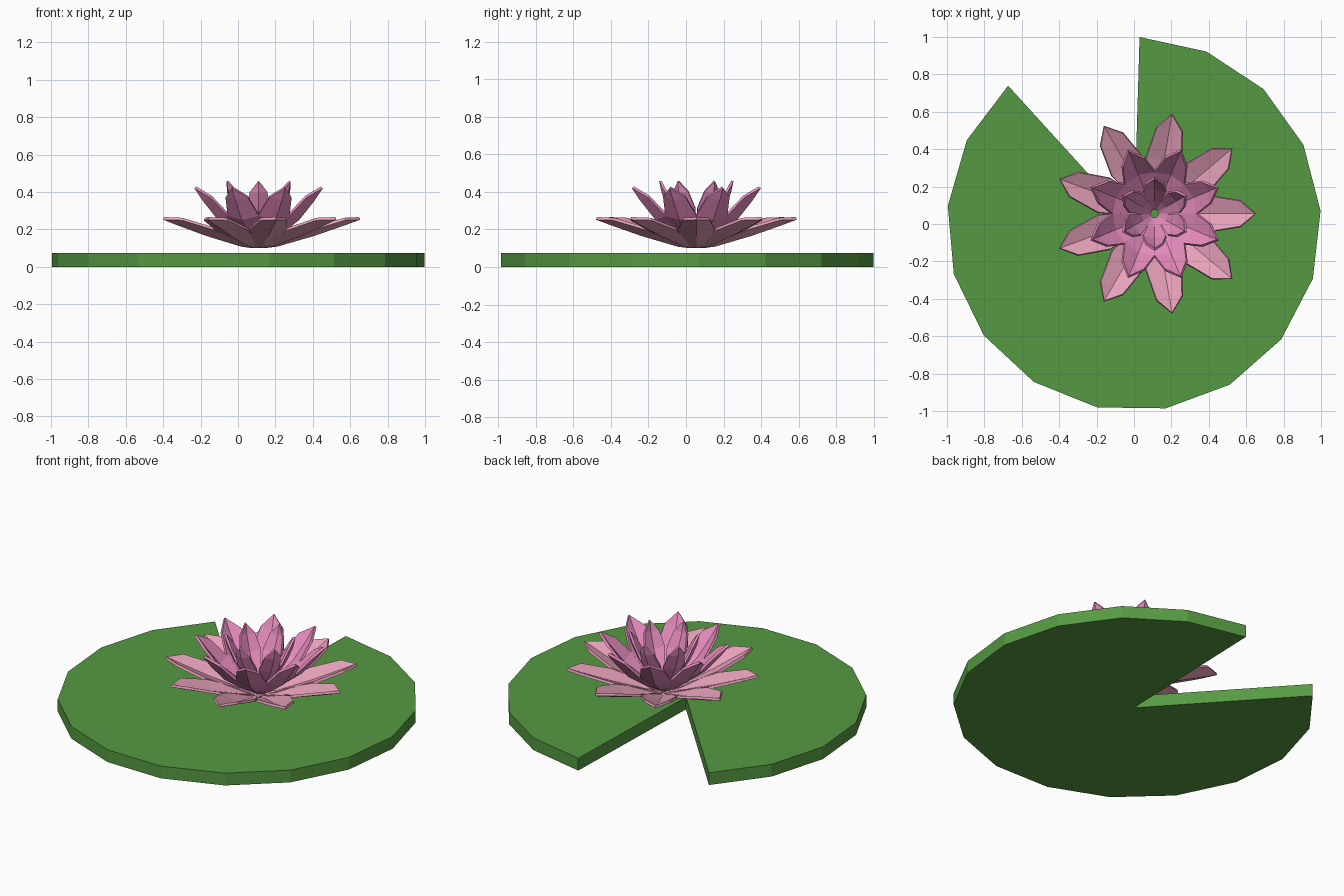
import bpy, bmesh, math

if "Cube" in bpy.data.objects:
    bpy.data.objects.remove(bpy.data.objects["Cube"])

def material(name, r, g, b):
    m = bpy.data.materials.new(name)
    lin = lambda c: ((c / 255 + 0.055) / 1.055) ** 2.4
    m.diffuse_color = (lin(r), lin(g), lin(b), 1)
    m.use_nodes = True
    m.node_tree.nodes["Principled BSDF"].inputs["Base Color"].default_value = m.diffuse_color
    return m

green = material("leaf green", 86, 154, 66)
pale = material("pale pink", 232, 162, 188)
pink = material("bright pink", 235, 143, 194)

def finish(name, bm, mat):
    me = bpy.data.meshes.new(name)
    bm.to_mesh(me)
    bm.free()
    me.materials.append(mat)
    ob = bpy.data.objects.new(name, me)
    bpy.context.collection.objects.link(ob)
    return ob

# Lily pad: disc with a wedge notch reaching the centre
bm = bmesh.new()
start, sweep, n = 88.3, 316.0, 15
pts = [(0, 0)]
for i in range(n + 1):
    a = math.radians(start - sweep * i / n)
    pts.append((math.cos(a), math.sin(a)))
low = [bm.verts.new((x, y, 0)) for x, y in pts]
top = [bm.verts.new((x, y, 0.075)) for x, y in pts]
k = len(pts)
for i in range(k):
    j = (i + 1) % k
    bm.faces.new((low[i], low[j], top[j], top[i]))
    if 0 < i < k - 1:
        bm.faces.new((low[0], low[i], low[j]))
        bm.faces.new((top[0], top[i], top[j]))
bmesh.ops.recalc_face_normals(bm, faces=bm.faces)
bmesh.ops.dissolve_limit(bm, angle_limit=0.01, verts=bm.verts, edges=bm.edges)
finish("lily_pad", bm, green)

# Ring of cupped petals; stations are (radius, height, half width, edge lift)
CX, CY = 0.11, 0.055

def petal_ring(name, count, first, stations, tip, thick, mat):
    bm = bmesh.new()
    path = [(s[0], s[1]) for s in stations] + [tip]
    for p in range(count):
        a = math.radians(first + 360 * p / count)
        ca, sa = math.cos(a), math.sin(a)

        def vert(r, v, z):
            return bm.verts.new((CX + r * ca - v * sa, CY + r * sa + v * ca, z))

        rows = []
        for i, (r, z, hw, lift) in enumerate(stations):
            p0, p1 = path[max(i - 1, 0)], path[i + 1]
            t = math.atan2(p1[1] - p0[1], p1[0] - p0[0])
            er, ez = r - lift * math.sin(t), z + lift * math.cos(t)
            rows.append((vert(er, -hw, ez), vert(r, 0, z), vert(er, hw, ez)))
        end = vert(tip[0], 0, tip[1])
        for A, B in zip(rows, rows[1:]):
            for c in (0, 1):
                bm.faces.new((A[c], B[c], B[c + 1], A[c + 1]))
        for c in (0, 1):
            bm.faces.new((rows[-1][c], end, rows[-1][c + 1]))
    ob = finish(name, bm, mat)
    mod = ob.modifiers.new("thickness", "SOLIDIFY")
    mod.thickness = thick
    mod.offset = 1

petal_ring("outer_petals", 9, 0,
           [(0.03, 0.10, 0.03, 0), (0.10, 0.108, 0.05, 0.015),
            (0.30, 0.166, 0.10, 0.032), (0.47, 0.225, 0.072, 0.025)],
           (0.543, 0.252), 0.015, pale)
petal_ring("middle_petals", 8, 22.5,
           [(0.03, 0.12, 0.025, 0), (0.11, 0.16, 0.05, 0.015),
            (0.235, 0.25, 0.09, 0.03), (0.325, 0.355, 0.065, 0.025)],
           (0.372, 0.42), 0.015, pink)
petal_ring("inner_petals", 6, 30,
           [(0.03, 0.14, 0.02, 0), (0.08, 0.20, 0.038, 0.012),
            (0.145, 0.30, 0.065, 0.022), (0.185, 0.395, 0.047, 0.018)],
           (0.198, 0.457), 0.013, pink)
